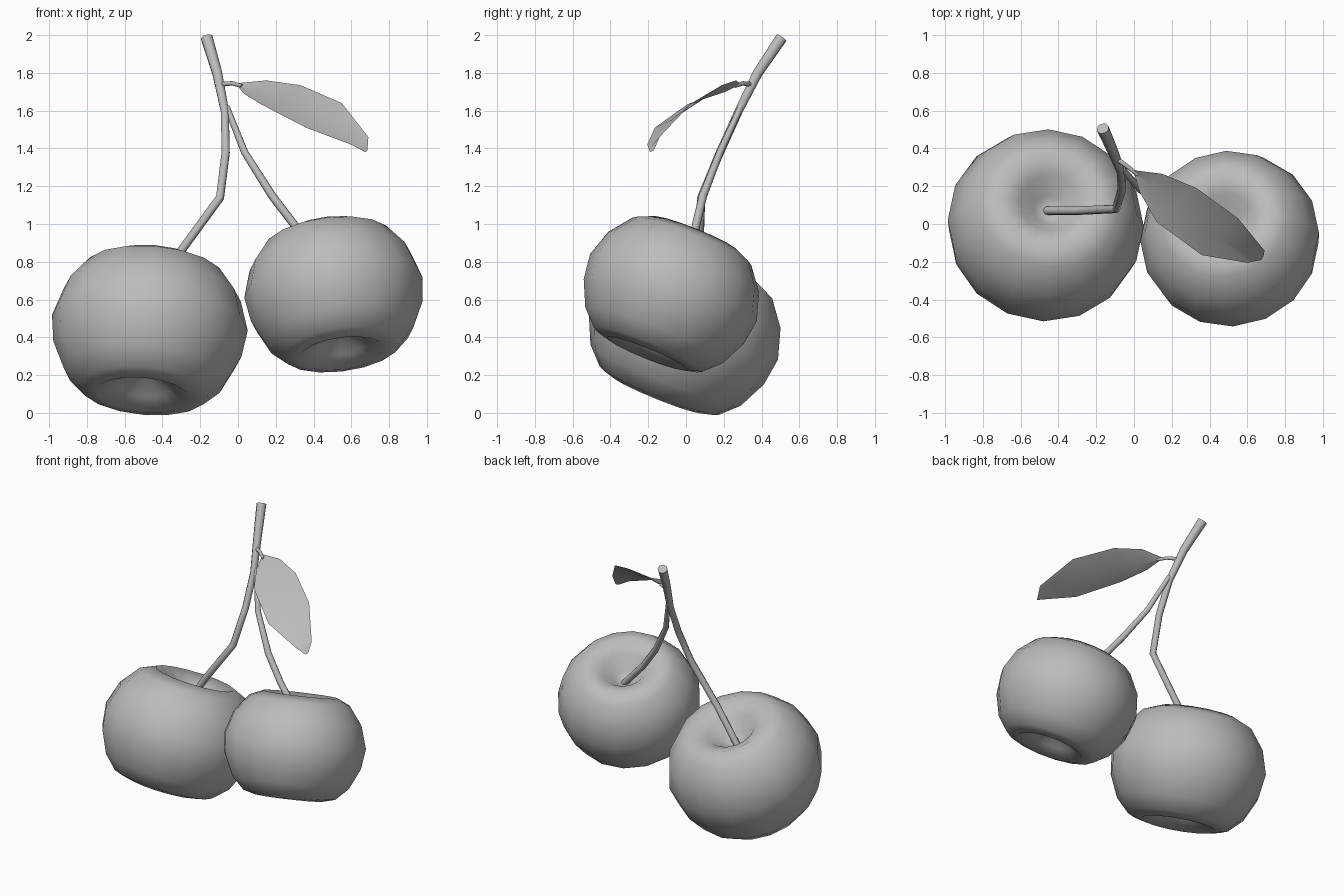
import bpy
import bmesh
from math import radians, tau
from mathutils import Vector, Matrix

cube = bpy.data.objects.get("Cube")
if cube:
    bpy.data.objects.remove(cube, do_unlink=True)

# One plain grey material for every part
grey = bpy.data.materials.new("plain grey")
grey.use_nodes = True
colour = (0.5, 0.5, 0.5, 1)
grey.diffuse_color = colour
grey.node_tree.nodes["Principled BSDF"].inputs["Base Color"].default_value = colour


def link(name, data):
    obj = bpy.data.objects.new(name, data)
    bpy.context.collection.objects.link(obj)
    data.materials.append(grey)
    return obj


def finish(name, bm):
    mesh = bpy.data.meshes.new(name)
    bm.to_mesh(mesh)
    bm.free()
    for poly in mesh.polygons:
        poly.use_smooth = True
    return link(name, mesh)


# Fruit: a lathed profile of radius and height, dimpled at both ends
PROFILE = [(0, -.25), (.07, -.26), (.15, -.32), (.25, -.375), (.34, -.35),
           (.43, -.26), (.5, -.11), (.52, .04), (.47, .2), (.37, .33),
           (.27, .375), (.16, .32), (.08, .23), (0, .19)]


def fruit(name, centre, size, lean):
    bm = bmesh.new()
    verts = [bm.verts.new((r, 0, z)) for r, z in PROFILE]
    edges = [bm.edges.new(pair) for pair in zip(verts, verts[1:])]
    bmesh.ops.spin(bm, geom=verts + edges, cent=(0, 0, 0), axis=(0, 0, 1),
                   angle=tau, steps=16)
    bmesh.ops.remove_doubles(bm, verts=bm.verts, dist=0.001)
    bmesh.ops.recalc_face_normals(bm, faces=bm.faces)
    turn = Matrix.Rotation(radians(-22), 4, "X") @ Matrix.Rotation(radians(lean), 4, "Y")
    bm.transform(Matrix.Translation(centre) @ turn @ Matrix.Scale(size, 4))
    return finish(name, bm)


fruit("right_fruit", (-.47, -.01, .44), 1, 5)
fruit("left_fruit", (.51, -.08, .63), .915, -7)


# Stems: tapered tubes along a bent path
def stem(name, path, start, end):
    curve = bpy.data.curves.new(name, "CURVE")
    curve.dimensions = "3D"
    curve.bevel_depth = 1
    curve.bevel_resolution = 2
    curve.use_fill_caps = True
    spline = curve.splines.new("POLY")
    spline.points.add(len(path) - 1)
    for i, (point, co) in enumerate(zip(spline.points, path)):
        point.co = (*co, 1)
        point.radius = start + (end - start) * min(1, i / 2)
    obj = link(name, curve)
    bpy.ops.object.select_all(action="DESELECT")
    obj.select_set(True)
    bpy.context.view_layer.objects.active = obj
    bpy.ops.object.convert(target="MESH")
    bpy.ops.object.shade_smooth_by_angle(angle=radians(50))


stem("main_stem", [(-.165, .505, 1.985), (-.11, .38, 1.8), (-.07, .28, 1.6),
                   (-.065, .18, 1.38), (-.095, .08, 1.14), (-.3, .07, .86),
                   (-.46, .07, .62)], .033, .023)
stem("side_stem", [(-.06, .29, 1.62), (.035, .18, 1.38), (.18, .09, 1.15),
                   (.31, .05, .98), (.49, .01, .79)], .016, .022)
stem("leaf_stalk", [(-.085, .34, 1.74), (-.03, .3, 1.745), (.02, .26, 1.73)],
     .013, .01)

# Leaf: back and front edges joined through a slightly sunken midrib
BACK = [(-.01, .285, 1.745), (.15, .265, 1.76), (.33, .19, 1.735),
        (.55, .03, 1.64), (.69, -.14, 1.46), (.685, -.17, 1.39)]
FRONT = [(0, .27, 1.73), (.03, .17, 1.69), (.12, .01, 1.635),
         (.36, -.165, 1.51), (.6, -.205, 1.42), (.675, -.19, 1.38)]
bm = bmesh.new()
rows = []
for i, (back, front) in enumerate(zip(BACK, FRONT)):
    b, f = Vector(back), Vector(front)
    sink = Vector((-.2, -.4, -1)) * (.025 if 0 < i < len(BACK) - 1 else 0)
    rows.append([bm.verts.new(p) for p in (b, (b + f) / 2 + sink, f)])
for near, far in zip(rows, rows[1:]):
    for k in range(2):
        bm.faces.new((near[k], near[k + 1], far[k + 1], far[k]))
finish("leaf", bm)
